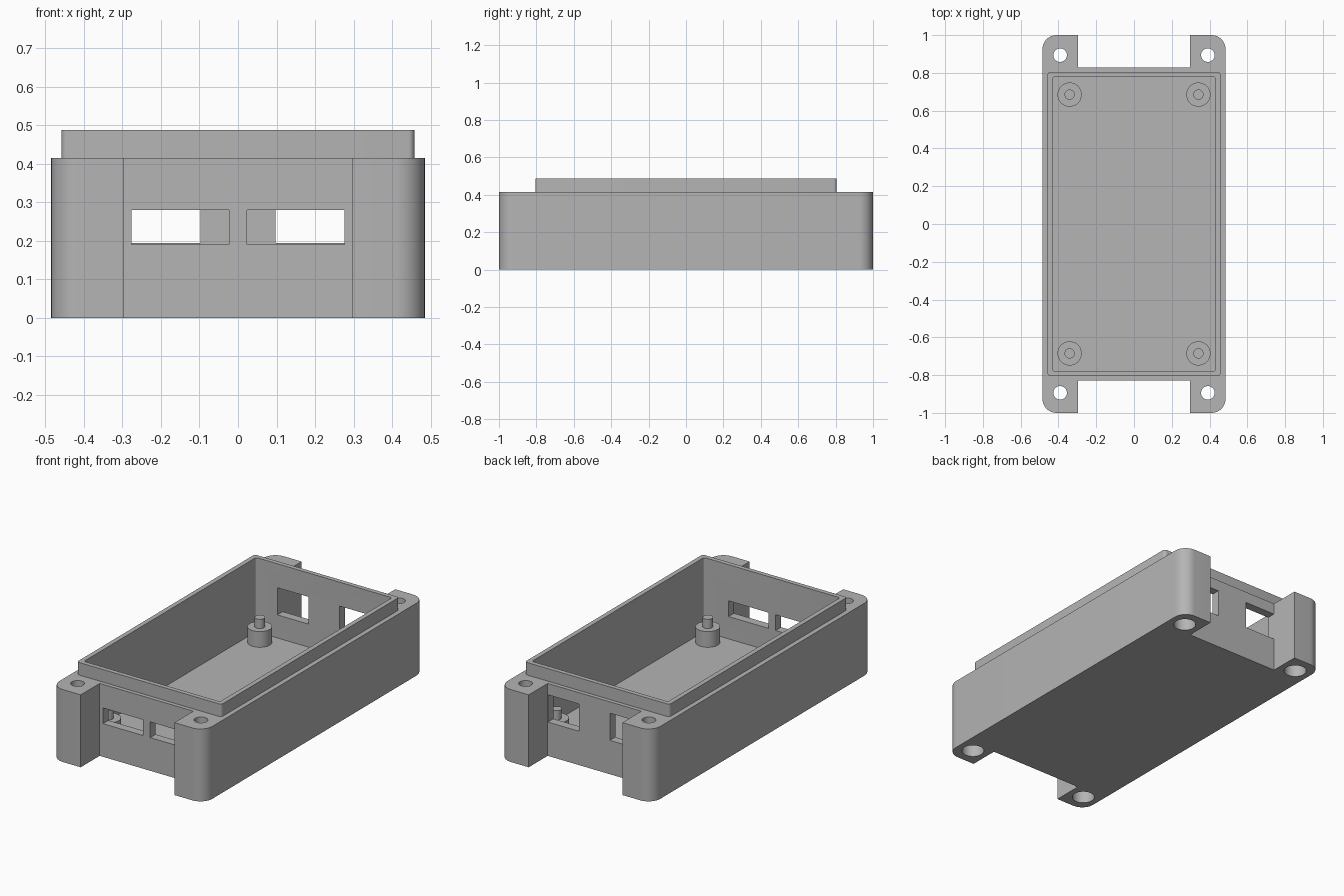
import bpy, bmesh, math

cube = bpy.data.objects.get("Cube")
if cube:
    bpy.data.objects.remove(cube, do_unlink=True)

# One plain grey plastic
grey = bpy.data.materials.new("grey plastic")
grey.use_nodes = True
colour = (0.46, 0.46, 0.46, 1)
grey.diffuse_color = colour
grey.node_tree.nodes["Principled BSDF"].inputs["Base Color"].default_value = colour

BODY_TOP, LIP_TOP, FLOOR = 0.415, 0.487, 0.062


def prism(name, points, z0, z1):
    """Extrude a flat outline from z0 to z1."""
    bm = bmesh.new()
    face = bm.faces.new([bm.verts.new((x, y, z0)) for x, y in points])
    top = bmesh.ops.extrude_face_region(bm, geom=[face])["geom"]
    moved = [v for v in top if isinstance(v, bmesh.types.BMVert)]
    bmesh.ops.translate(bm, vec=(0, 0, z1 - z0), verts=moved)
    bmesh.ops.recalc_face_normals(bm, faces=bm.faces)
    mesh = bpy.data.meshes.new(name)
    bm.to_mesh(mesh)
    bm.free()
    mesh.materials.append(grey)
    obj = bpy.data.objects.new(name, mesh)
    bpy.context.collection.objects.link(obj)
    return obj


def rounded_rect(hx, hy, r, steps=10):
    points = []
    for i, (sx, sy) in enumerate([(1, 1), (-1, 1), (-1, -1), (1, -1)]):
        for k in range(steps + 1):
            a = math.pi / 2 * (i + k / steps)
            points.append((sx * (hx - r) + r * math.cos(a),
                           sy * (hy - r) + r * math.sin(a)))
    return points


def rect(x0, x1, y0, y1):
    return [(x0, y0), (x1, y0), (x1, y1), (x0, y1)]


def circle(cx, cy, r, n=40):
    return [(cx + r * math.cos(math.tau * k / n), cy + r * math.sin(math.tau * k / n))
            for k in range(n)]


def combine(target, tool, operation):
    """Apply one boolean and discard its tool."""
    mod = target.modifiers.new("cut", "BOOLEAN")
    mod.operation, mod.solver, mod.object = operation, "EXACT", tool
    bpy.context.view_layer.update()
    graph = bpy.context.evaluated_depsgraph_get()
    result = bpy.data.meshes.new_from_object(target.evaluated_get(graph))
    target.modifiers.clear()
    target.data = result
    bpy.data.objects.remove(tool, do_unlink=True)


def smooth(obj):
    bpy.ops.object.select_all(action="DESELECT")
    obj.select_set(True)
    bpy.context.view_layer.objects.active = obj
    bpy.ops.object.shade_smooth_by_angle(angle=math.radians(30))


# Case body with raised lid lip and open cavity
case = prism("case_body", rounded_rect(0.485, 1, 0.075), 0, BODY_TOP)
combine(case, prism("lip", rounded_rect(0.458, 0.805, 0.016, 5), 0.2, LIP_TOP), "UNION")
combine(case, prism("cavity", rounded_rect(0.431, 0.779, 0.01, 5), FLOOR, 0.6), "DIFFERENCE")

# Recesses between the corner towers at both ends
for y0, y1 in [(-1.1, -0.828), (0.828, 1.1)]:
    combine(case, prism("recess", rect(-0.297, 0.297, y0, y1), -0.1, 0.6), "DIFFERENCE")

for s in (-1, 1):
    # Low wide ports in the front wall, tall ports in the back wall
    front = sorted((s * 0.023, s * 0.276))
    combine(case, prism("port", rect(*front, -0.9, -0.7), 0.19, 0.28), "DIFFERENCE")
    back = sorted((s * 0.097, s * 0.296))
    combine(case, prism("port", rect(*back, 0.7, 0.9), 0.194, 0.35), "DIFFERENCE")
    # Screw holes, wider from below
    for t in (-1, 1):
        x, y = s * 0.391, t * 0.894
        combine(case, prism("hole", circle(x, y, 0.036), -0.1, 0.6), "DIFFERENCE")
        combine(case, prism("counterbore", circle(x, y, 0.06), -0.1, 0.25), "DIFFERENCE")
smooth(case)

# Board standoffs with locating pins
for sx, side in ((-1, "right"), (1, "left")):
    for sy, end in ((-1, "front"), (1, "back")):
        x, y = sx * 0.341, sy * 0.685
        post = prism(f"standoff_{end}_{side}", circle(x, y, 0.064), FLOOR - 0.02, 0.152)
        pin = prism(f"pin_{end}_{side}", circle(x, y, 0.027), 0.14, 0.205)
        combine(post, pin, "UNION")
        smooth(post)
